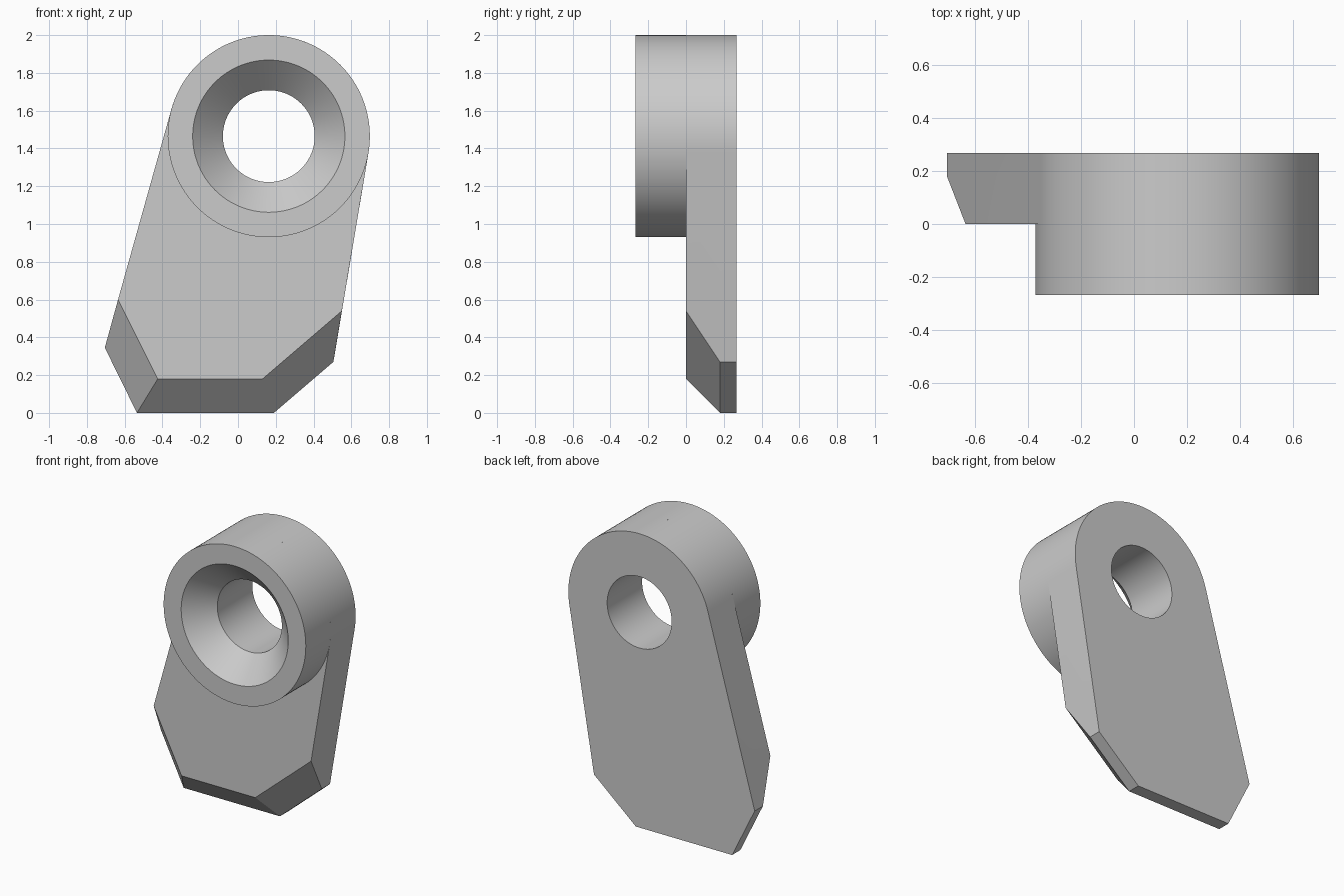
import bpy, bmesh
from math import sin, cos, radians, tau

CX, CZ = 0.163, 1.465          # axis of the eye
OUTER, SINK, BORE = 0.535, 0.403, 0.243
FRONT, STEP, BACK = -0.268, 0.0, 0.268
SEGMENTS = 128

cube = bpy.data.objects.get("Cube")
if cube:
    bpy.data.objects.remove(cube)

grey = bpy.data.materials.new("plain grey")
grey.use_nodes = True
colour = (0.6, 0.6, 0.6, 1)
grey.diffuse_color = colour
grey.node_tree.nodes["Principled BSDF"].inputs["Base Color"].default_value = colour


def circle(radius, y, start=0.0, end=tau, count=SEGMENTS, closed=True):
    steps = count if closed else count - 1
    angles = [start + (end - start) * i / steps for i in range(count)]
    return [(CX + radius * cos(a), y, CZ + radius * sin(a)) for a in angles]


def loft(name, loops, caps):
    """Join matching closed loops with quads, optionally capping the ends."""
    bm = bmesh.new()
    rings = [[bm.verts.new(p) for p in loop] for loop in loops]
    for a, b in zip(rings, rings[1:]):
        n = len(a)
        for i in range(n):
            j = (i + 1) % n
            bm.faces.new((a[i], a[j], b[j], b[i]))
    if caps:
        bm.faces.new(rings[0])
        bm.faces.new(rings[-1])
        bmesh.ops.recalc_face_normals(bm, faces=bm.faces)
    mesh = bpy.data.meshes.new(name)
    bm.to_mesh(mesh)
    bm.free()
    mesh.materials.append(grey)
    obj = bpy.data.objects.new(name, mesh)
    bpy.context.collection.objects.link(obj)
    return obj


def activate(obj):
    bpy.ops.object.select_all(action="DESELECT")
    obj.select_set(True)
    bpy.context.view_layer.objects.active = obj


# Countersunk boss: outer wall, front rim, cone and bore, open where it meets the plate
boss = loft("countersunk_boss", [
    circle(OUTER, STEP), circle(OUTER, FRONT), circle(SINK, FRONT),
    circle(BORE, FRONT + SINK - BORE), circle(BORE, STEP)], caps=False)

# Tapered plate: round top tangent to the sides, chamfered around the foot
foot_front = [(-0.635, 0.60), (-0.425, 0.18), (0.13, 0.18), (0.55, 0.54)]
foot_back = [(-0.705, 0.345), (-0.535, 0), (0.19, 0), (0.505, 0.27)]


def outline(y, foot):
    arc = circle(OUTER, y, radians(-9.5), radians(164.65), 65, closed=False)
    return arc + [(x, y, z) for x, z in foot]


plate = loft("tapered_plate", [
    outline(STEP, foot_front), outline(0.18, foot_back),
    outline(BACK, foot_back)], caps=True)

# Bore through the plate
cutter = loft("bore_cutter", [circle(BORE, -0.1), circle(BORE, 0.4)], caps=True)
cutter.hide_render = True
cut = plate.modifiers.new("bore", "BOOLEAN")
cut.operation = "DIFFERENCE"
cut.solver = "EXACT"
cut.object = cutter
activate(plate)
bpy.ops.object.modifier_apply(modifier=cut.name)
bpy.data.objects.remove(cutter)

for obj in (boss, plate):
    activate(obj)
    bpy.ops.object.shade_smooth_by_angle(angle=radians(20))
